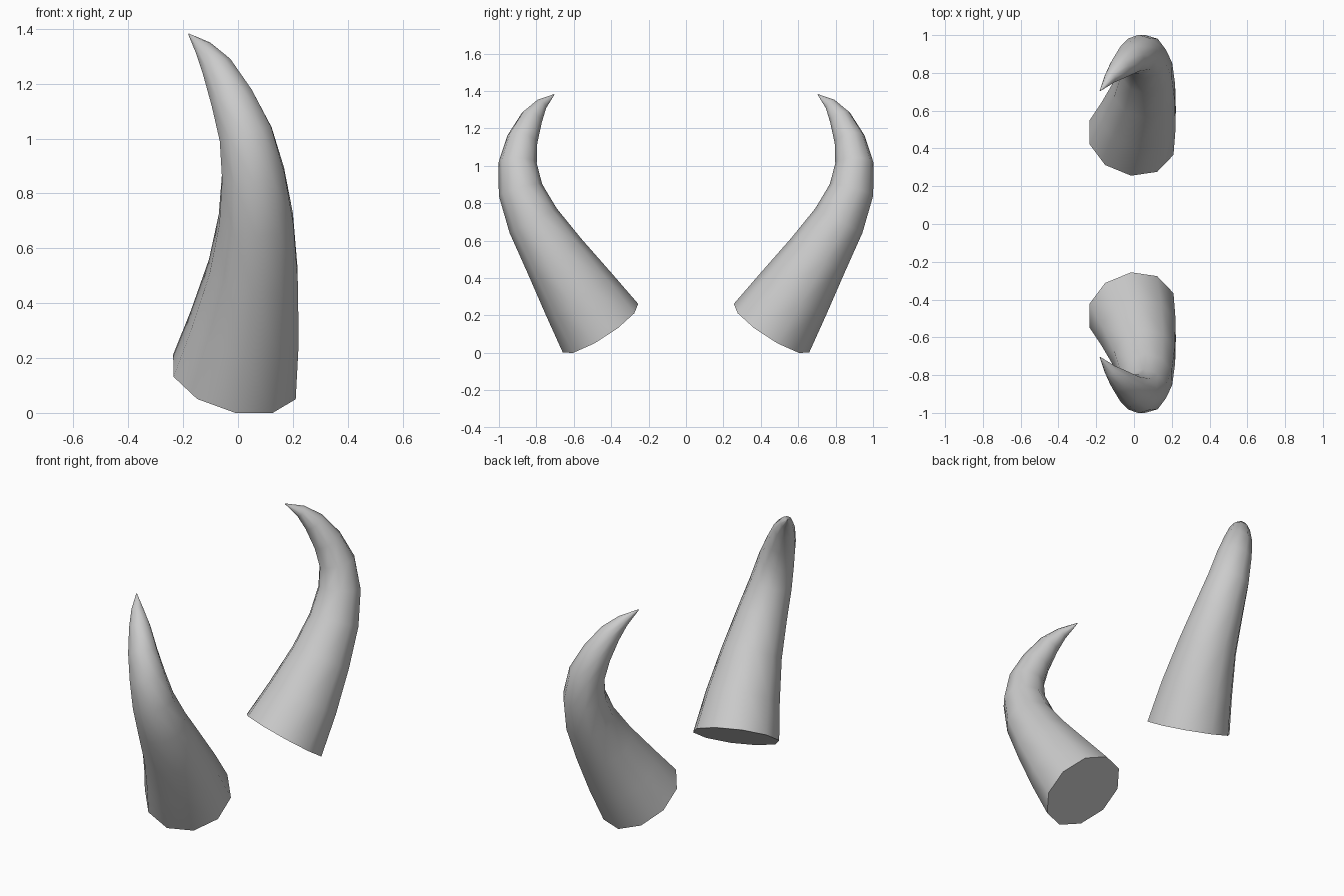
import bpy, bmesh, math
from mathutils import Vector

if "Cube" in bpy.data.objects:
    bpy.data.objects.remove(bpy.data.objects["Cube"])

SIDES = 10
# Horn spine: x, y, z, radius from base to tip
SPINE = [
    (-0.013, 0.457, 0.130, 0.240),
    (0.025, 0.575, 0.315, 0.208),
    (0.056, 0.705, 0.520, 0.170),
    (0.066, 0.817, 0.705, 0.142),
    (0.055, 0.885, 0.870, 0.120),
    (0.028, 0.900, 1.015, 0.102),
    (-0.020, 0.875, 1.140, 0.083),
    (-0.075, 0.825, 1.255, 0.060),
    (-0.125, 0.775, 1.325, 0.034),
    (-0.180, 0.705, 1.380, 0.002),
]
BASE_NORMAL = Vector((0.22, 0.53, 0.82)).normalized()

horn_grey = bpy.data.materials.new("horn_grey")
horn_grey.diffuse_color = (0.6, 0.6, 0.6, 1)
horn_grey.use_nodes = True
horn_grey.node_tree.nodes["Principled BSDF"].inputs["Base Color"].default_value = horn_grey.diffuse_color


def build_horn(name, side):
    """Loft ten-sided rings along the spine; side = 1 or -1 mirrors it in y."""
    bm = bmesh.new()
    pts = [Vector(p[:3]) for p in SPINE]
    u = Vector((-0.227, 0.093, 0.0))      # direction of the first base corner
    rings = []
    for i, p in enumerate(pts):
        if i == 0:
            t = BASE_NORMAL
        else:
            t = (pts[min(i + 1, len(pts) - 1)] - pts[i - 1]).normalized()
        u = (u - t * u.dot(t)).normalized()   # carry the ring without twisting
        v = t.cross(u)
        ring = []
        for k in range(SIDES):
            a = 2 * math.pi * k / SIDES
            q = p + (u * math.cos(a) + v * math.sin(a)) * SPINE[i][3]
            ring.append(bm.verts.new((q.x, q.y * side, q.z)))
        rings.append(ring)
    for a, b in zip(rings, rings[1:]):
        for k in range(SIDES):
            n = (k + 1) % SIDES
            bm.faces.new((a[k], a[n], b[n], b[k]))
    # Flat base and tiny tip cap
    bm.faces.new(rings[0][::-1])
    bm.faces.new(rings[-1])
    bmesh.ops.recalc_face_normals(bm, faces=bm.faces)
    lowest = min(v.co.z for v in bm.verts)
    bmesh.ops.translate(bm, verts=bm.verts, vec=(0, 0, -lowest))
    mesh = bpy.data.meshes.new(name)
    bm.to_mesh(mesh)
    bm.free()
    mesh.materials.append(horn_grey)
    obj = bpy.data.objects.new(name, mesh)
    bpy.context.collection.objects.link(obj)
    bpy.ops.object.select_all(action='DESELECT')
    obj.select_set(True)
    bpy.context.view_layer.objects.active = obj
    bpy.ops.object.shade_smooth_by_angle(angle=math.radians(55))


build_horn("back_horn", 1)
build_horn("front_horn", -1)
